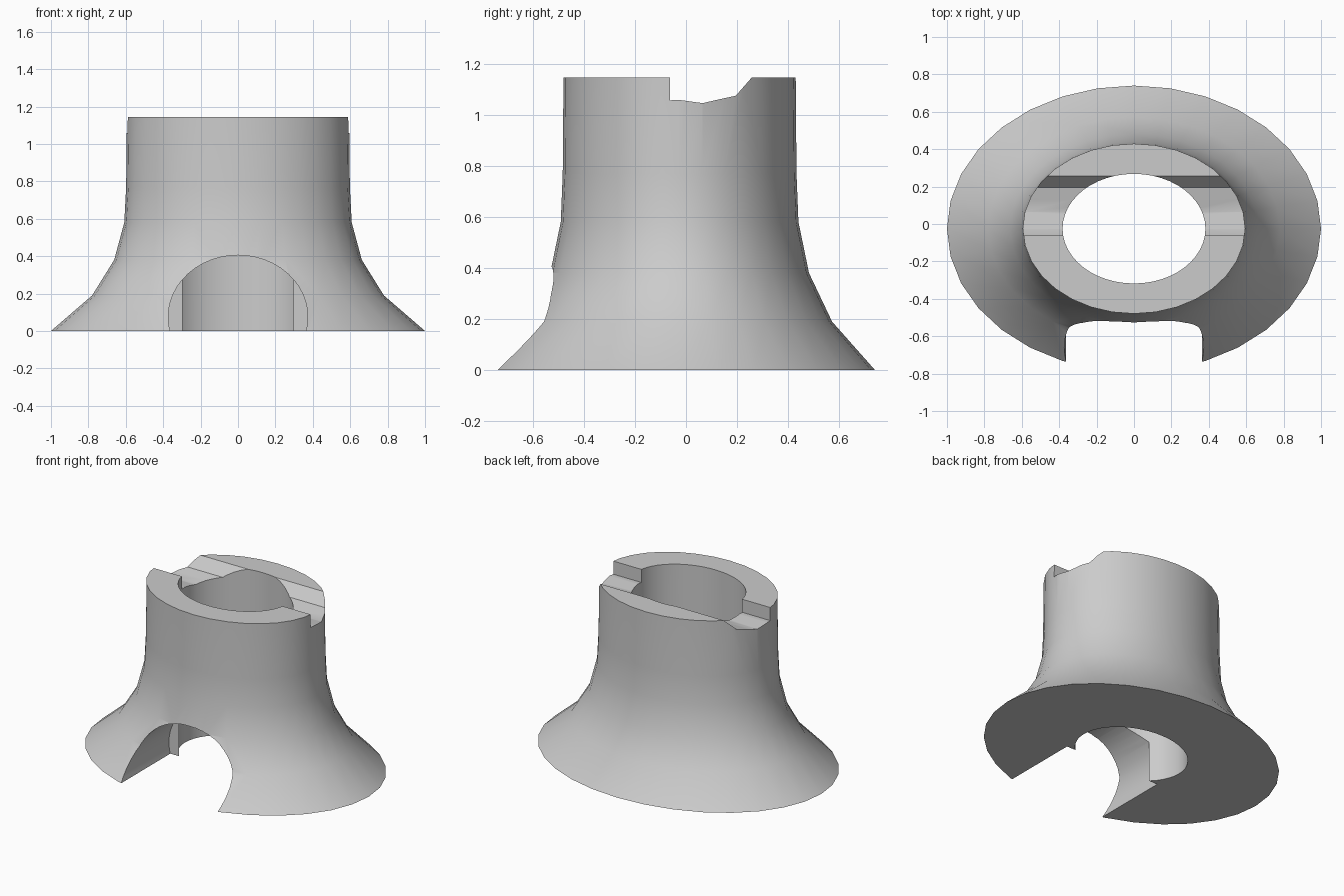
import bpy, math
from math import sin, cos, pi

cube = bpy.data.objects.get("Cube")
if cube:
    bpy.data.objects.remove(cube, do_unlink=True)

CENTRE_Y = -0.025
SQUASH = 0.765   # oval depth relative to width
SIDES = 32

grey = bpy.data.materials.new("plain grey")
grey.use_nodes = True
colour = (0.6, 0.6, 0.6, 1)
grey.diffuse_color = colour
grey.node_tree.nodes["Principled BSDF"].inputs["Base Color"].default_value = colour


def make_object(name, verts, faces):
    mesh = bpy.data.meshes.new(name)
    mesh.from_pydata(verts, [], faces)
    mesh.materials.append(grey)
    obj = bpy.data.objects.new(name, mesh)
    bpy.context.collection.objects.link(obj)
    return obj


def prism(name, outline, place, start, end):
    """Extrude a closed outline between two depths."""
    n = len(outline)
    verts = [place(a, b, d) for d in (start, end) for a, b in outline]
    faces = [(i, (i + 1) % n, n + (i + 1) % n, n + i) for i in range(n)]
    faces += [tuple(reversed(range(n))), tuple(range(n, 2 * n))]
    return make_object(name, verts, faces)


def oval(rx, ry, sides):
    return [(rx * cos(2 * pi * i / sides), ry * sin(2 * pi * i / sides))
            for i in range(sides)]


# Flared oval body, lofted through rings of (half width, height)
profile = [(1.0, 0), (0.78, 0.19), (0.662, 0.38), (0.608, 0.58),
           (0.598, 0.77), (0.594, 1.145)]
verts, faces = [], []
for radius, z in profile:
    verts += [(x, y + CENTRE_Y, z) for x, y in oval(radius, radius * SQUASH, SIDES)]
for ring in range(len(profile) - 1):
    for i in range(SIDES):
        a, b = ring * SIDES + i, ring * SIDES + (i + 1) % SIDES
        faces.append((a, b, b + SIDES, a + SIDES))
faces.append(tuple(reversed(range(SIDES))))
faces.append(tuple(range(len(verts) - SIDES, len(verts))))
body = make_object("flared_collar", verts, faces)

# Oval bore through the middle
bore = prism("bore_cutter", oval(0.382, 0.293, 48),
             lambda a, b, d: (a, b + CENTRE_Y, d), -0.2, 1.4)

# Arched opening in the front of the flare, with a flat inner end
arch = prism("arch_cutter", oval(0.373, 0.33, 48),
             lambda a, b, d: (a, d, b + 0.075), -1.2, -0.21)

# Sideways slot across the top rim, with an uneven floor
slot_outline = [(-0.062, 1.3), (-0.062, 1.056), (-0.03, 1.058), (0.0, 1.054),
                (0.065, 1.045), (0.13, 1.06), (0.195, 1.074), (0.257, 1.145),
                (0.257, 1.3)]
slot = prism("slot_cutter", slot_outline, lambda a, b, d: (d, a, b), -1.2, 1.2)

# Cut the openings and clear away the cutters
bpy.context.view_layer.objects.active = body
for cutter in (bore, arch, slot):
    bpy.ops.object.select_all(action="DESELECT")
    cutter.select_set(True)
    bpy.context.view_layer.objects.active = cutter
    bpy.ops.object.mode_set(mode="EDIT")
    bpy.ops.mesh.select_all(action="SELECT")
    bpy.ops.mesh.normals_make_consistent(inside=False)
    bpy.ops.object.mode_set(mode="OBJECT")
    cutter.hide_render = True
    bpy.context.view_layer.objects.active = body
    mod = body.modifiers.new("cut", "BOOLEAN")
    mod.operation = "DIFFERENCE"
    mod.solver = "EXACT"
    mod.object = cutter
    bpy.ops.object.modifier_apply(modifier=mod.name)
    bpy.data.objects.remove(cutter, do_unlink=True)

# Smooth the curved walls, keep the cut edges sharp
bpy.ops.object.select_all(action="DESELECT")
body.select_set(True)
bpy.context.view_layer.objects.active = body
bpy.ops.object.shade_smooth_by_angle(angle=math.radians(30))
